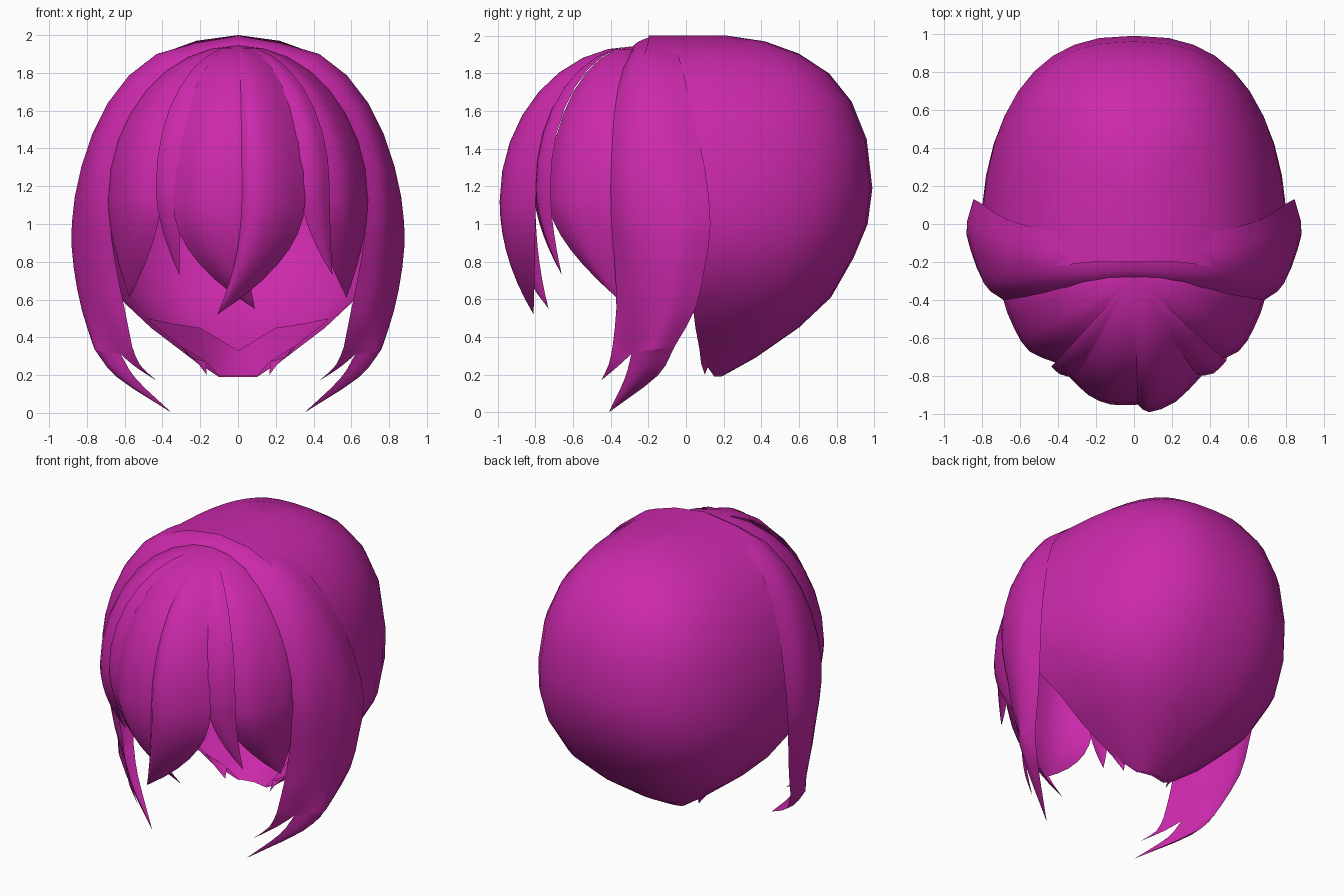
import bpy
from math import sin, cos, pi
from mathutils import Vector as V

mat = bpy.data.materials.new("magenta_hair")
mat.diffuse_color = (0.6, 0.022, 0.41, 1)


def spline(pts, k):
    """Catmull-Rom resampling of a list of vectors, k steps per span."""
    pts = [V(p) for p in pts]
    ext = [2 * pts[0] - pts[1]] + pts + [2 * pts[-1] - pts[-2]]
    out = []
    for a, b, c, d in zip(ext, ext[1:], ext[2:], ext[3:]):
        for i in range(k):
            t = i / k
            out.append(0.5 * (2 * b + (c - a) * t + (2 * a - 5 * b + 4 * c - d) * t * t
                              + (3 * b - a - 3 * c + d) * t ** 3))
    return out + [pts[-1]]


def refine(rows, ku, kv):
    rows = [spline(r, ku) for r in rows]
    cols = [spline(c, kv) for c in zip(*rows)]
    return [list(r) for r in zip(*cols)]


def sheet(name, rows, mirror=False):
    """Single-sided grid surface from equal-length rows of points."""
    n = len(rows[0])
    faces = [(r * n + i, r * n + i + 1, (r + 1) * n + i + 1, (r + 1) * n + i)
             for r in range(len(rows) - 1) for i in range(n - 1)]
    me = bpy.data.meshes.new(name)
    me.from_pydata([tuple(p) for r in rows for p in r], [], faces)
    me.materials.append(mat)
    me.shade_smooth()
    ob = bpy.data.objects.new(name, me)
    bpy.context.collection.objects.link(ob)
    if mirror:
        ob.modifiers.new("mirror", "MIRROR").use_clip = True
    weld = ob.modifiers.new("weld", "WELD")
    weld.merge_threshold = 0.0005
    return ob


# Back shell: open-fronted sections (half width, front y, back y, z, squareness)
sections = [
    (0.00, -0.20, 0.22, 2.00, 3.0), (0.22, -0.20, 0.42, 1.97, 3.0),
    (0.40, -0.22, 0.60, 1.905, 2.9), (0.54, -0.22, 0.76, 1.80, 2.8),
    (0.66, -0.22, 0.88, 1.65, 2.7), (0.75, -0.22, 0.96, 1.45, 2.6),
    (0.805, -0.22, 0.99, 1.19, 2.5), (0.81, -0.20, 0.965, 1.00, 2.5),
    (0.77, -0.08, 0.89, 0.82, 2.5), (0.63, 0.03, 0.77, 0.61, 2.5),
    (0.46, 0.05, 0.60, 0.45, 2.5), (0.25, 0.08, 0.37, 0.29, 2.4),
    (0.10, 0.15, 0.19, 0.19, 2.3)]


def arc(w, f, b, z, e, n=20):
    row = []
    for i in range(n + 1):
        t = pi * i / n
        c, s = cos(t), max(sin(t), 0)
        row.append(V((w * abs(c) ** (2 / e) * (1 if c > 0 else -1), f + (b - f) * s ** (2 / e), z)))
    return row


sheet("back_shell", [arc(*s) for s in sections])

# Small points and inner lining at the nape
sheet("nape_spike", [[(0.30, 0.07, 0.35), (0.26, 0.11, 0.30), (0.17, 0.13, 0.27)],
                     [(0.21, 0.08, 0.26), (0.20, 0.10, 0.25), (0.17, 0.12, 0.25)],
                     [(0.165, 0.1, 0.2)] * 3], True)
sheet("nape_lining", [
    [(0, 0.17, 0.195), (0.1, 0.15, 0.195), (0.17, 0.12, 0.27), (0.3, 0.07, 0.35), (0.47, 0.05, 0.485)],
    [(0, 0.38, 0.33), (0.1, 0.44, 0.39), (0.2, 0.49, 0.45), (0.36, 0.3, 0.475), (0.48, 0.05, 0.5)]], True)

# Side lock: arches from the crown over the temple, then forks into two tips
fork = [(0.56, -0.39, 0.35), (0.62, -0.29, 0.31), (0.755, -0.19, 0.33), (0.735, -0.06, 0.35)]
lock = [
    [(0, -0.285, 1.94), (0, -0.25, 1.97), (0, -0.18, 1.995), (0, -0.12, 2.0)],
    [(0.36, -0.345, 1.81), (0.40, -0.28, 1.875), (0.43, -0.18, 1.9), (0.42, -0.04, 1.895)],
    [(0.56, -0.39, 1.58), (0.65, -0.30, 1.62), (0.69, -0.14, 1.64), (0.66, 0.02, 1.65)],
    [(0.66, -0.405, 1.30), (0.77, -0.31, 1.30), (0.83, -0.08, 1.30), (0.79, 0.10, 1.30)],
    [(0.68, -0.40, 1.05), (0.79, -0.31, 1.03), (0.88, -0.05, 1.0), (0.845, 0.13, 1.0)],
    [(0.65, -0.38, 0.80), (0.77, -0.28, 0.78), (0.87, -0.07, 0.77), (0.83, 0.10, 0.77)],
    [(0.60, -0.37, 0.55), (0.72, -0.28, 0.54), (0.825, -0.10, 0.54), (0.80, 0.05, 0.55)],
    fork]
sheet("side_lock", refine(lock, 3, 2), True)
sheet("side_lock_front_tip", refine(
    [fork[:2], [(0.52, -0.41, 0.255), (0.545, -0.36, 0.245)], [(0.43, -0.45, 0.17)] * 2], 2, 2), True)
sheet("side_lock_rear_tip", refine(
    [fork[1:], [(0.54, -0.325, 0.18), (0.63, -0.25, 0.185), (0.64, -0.15, 0.195)],
     [(0.35, -0.41, 0.0)] * 3], 3, 3), True)

# Fringe: strands fall from the parting to a hip line, then bend to a pointed tip
apex = V((0, -0.275, 1.945))


def strand(name, hips, hip_z, tip, drop, mirror=False):
    hips = spline([V((x, y, hip_z)) for x, y in hips], 2)
    tip = V(tip)
    rows = []
    for i in range(9):
        s = pi / 2 * i / 8
        rows.append([V((apex.x + (h.x - apex.x) * sin(s), apex.y + (h.y - apex.y) * sin(s),
                        h.z + (apex.z - h.z) * cos(s))) for h in hips])
    for i in range(1, 8):
        u = i / 7
        rows.append([h * (1 - u) ** 2 + (h - V((0, 0, drop))) * 2 * u * (1 - u) + tip * u * u
                     for h in hips])
    sheet(name, rows, mirror)


strand("fringe_outer", [(0.41, -0.73), (0.55, -0.67), (0.63, -0.55), (0.69, -0.39), (0.67, -0.3)],
       1.13, (0.575, -0.37, 0.61), 0.2, True)
strand("fringe_left_small", [(-0.435, -0.75), (-0.39, -0.79), (-0.31, -0.81)],
       1.2, (-0.31, -0.66, 0.73), 0.2)
strand("fringe_right_small", [(0.33, -0.80), (0.42, -0.785), (0.485, -0.72)],
       1.2, (0.5, -0.66, 0.73), 0.2)
strand("fringe_left_centre", [(-0.345, -0.80), (-0.24, -0.90), (-0.12, -0.95), (0.03, -0.95)],
       1.12, (0.09, -0.73, 0.55), 0.3)
strand("fringe_right_centre", [(0.02, -0.95), (0.08, -0.99), (0.22, -0.935), (0.355, -0.80)],
       1.12, (-0.11, -0.81, 0.52), 0.3)
